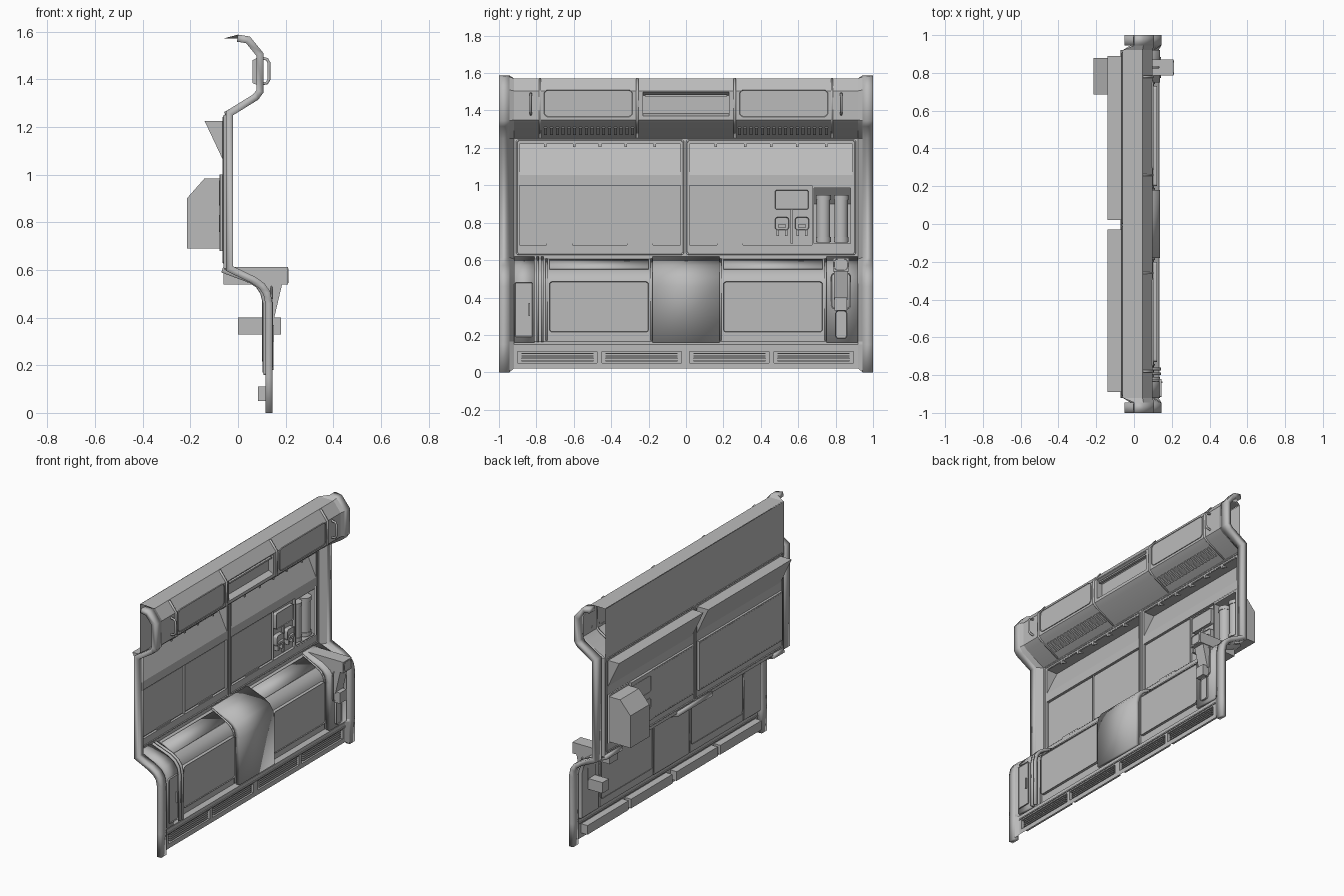
import bpy, bmesh, math

if "Cube" in bpy.data.objects:
    bpy.data.objects.remove(bpy.data.objects["Cube"], do_unlink=True)

GREY = (0.5, 0.5, 0.5, 1)
mat = bpy.data.materials.new("panel grey")
mat.use_nodes = True
mat.diffuse_color = GREY
mat.node_tree.nodes["Principled BSDF"].inputs["Base Color"].default_value = GREY
made = []


def finish(name, bm):
    me = bpy.data.meshes.new(name)
    bm.to_mesh(me)
    bm.free()
    me.materials.append(mat)
    ob = bpy.data.objects.new(name, me)
    bpy.context.collection.objects.link(ob)
    made.append(ob)
    return ob


def loft(name, prof_a, ya, prof_b, yb, closed=False, caps=False, thick=0):
    """Strip between two (x, z) profiles, each in its own y plane."""
    bm = bmesh.new()
    a = [bm.verts.new((x, ya, z)) for x, z in prof_a]
    b = [bm.verts.new((x, yb, z)) for x, z in prof_b]
    n = len(a)
    for i in range(n if closed else n - 1):
        j = (i + 1) % n
        bm.faces.new((a[i], b[i], b[j], a[j]))
    if caps:
        bm.faces.new(a)
        bm.faces.new(b[::-1])
    if closed:
        bmesh.ops.recalc_face_normals(bm, faces=bm.faces)
    ob = finish(name, bm)
    if thick:
        mod = ob.modifiers.new("thickness", 'SOLIDIFY')
        mod.thickness = thick
        mod.offset = -1
        mod.use_even_offset = True
    return ob


def strip(name, prof, y0, y1, **kw):
    return loft(name, prof, y0, prof, y1, **kw)


def box(name, x0, x1, y0, y1, z0, z1):
    return strip(name, [(x0, z0), (x1, z0), (x1, z1), (x0, z1)], y0, y1, closed=True, caps=True)


def tray(name, front, back, y0, y1, z0, z1):
    return strip(name, [(front, z0), (back, z0), (back, z1), (front, z1)], y0, y1, caps=True)


def wall(name, x, ys, zs, hole):
    """Flat sheet of cells with openings chosen by a rule."""
    bm = bmesh.new()
    v = [[bm.verts.new((x, y, z)) for z in zs] for y in ys]
    for i in range(len(ys) - 1):
        for j in range(len(zs) - 1):
            if not hole((ys[i] + ys[i + 1]) / 2, (zs[j] + zs[j + 1]) / 2):
                bm.faces.new((v[i][j], v[i + 1][j], v[i + 1][j + 1], v[i][j + 1]))
    return finish(name, bm)


def rounded(y0, y1, z0, z1, r):
    pts = []
    for k, (cy, cz) in enumerate([(y1 - r, z1 - r), (y0 + r, z1 - r), (y0 + r, z0 + r), (y1 - r, z0 + r)]):
        for s in range(5):
            t = math.radians(90 * k + 22.5 * s)
            pts.append((cy + r * math.cos(t), cz + r * math.sin(t)))
    return pts


def panel(name, x0, x1, y0, y1, z0, z1, r=0.015, rim=0.01, sink=-0.005):
    """Rounded plate facing +x with a rimmed, inset face."""
    bm = bmesh.new()
    pts = rounded(y0, y1, z0, z1, r)
    a = [bm.verts.new((x0, y, z)) for y, z in pts]
    b = [bm.verts.new((x1, y, z)) for y, z in pts]
    for i in range(len(pts)):
        j = (i + 1) % len(pts)
        bm.faces.new((a[i], a[j], b[j], b[i]))
    face = bm.faces.new(b)
    if rim:
        bmesh.ops.inset_region(bm, faces=[face], thickness=rim)
        bmesh.ops.inset_region(bm, faces=[face], thickness=0.003, depth=sink)
    return finish(name, bm)


def tube(name, pts, radius, cyclic=False):
    cu = bpy.data.curves.new(name, 'CURVE')
    cu.dimensions = '3D'
    cu.bevel_depth = radius
    cu.bevel_resolution = 1
    cu.use_fill_caps = True
    sp = cu.splines.new('POLY')
    sp.points.add(len(pts) - 1)
    for p, co in zip(sp.points, pts):
        p.co = (*co, 1)
    sp.use_cyclic_u = cyclic
    cu.materials.append(mat)
    ob = bpy.data.objects.new(name, cu)
    bpy.context.collection.objects.link(ob)


def shift(prof, dx, dz):
    return [(x + dx, z + dz) for x, z in prof]


# Side profiles: proud end frame and the shell set back between the frames
OUTER = [(.145, 0), (.145, .15), (.145, .165), (.145, .46), (.135, .51), (.11, .545), (.07, .572),
         (-.02, .615), (-.02, 1.25), (.085, 1.315), (.107, 1.345), (.107, 1.51), (.05, 1.58), (0, 1.588)]
INNER = [(.13, .02), (.13, .15), (.105, .165), (.105, .46), (.095, .5), (.075, .53), (.045, .55),
         (-.06, .605), (-.06, 1.25), (.07, 1.325), (.097, 1.35), (.097, 1.505), (.045, 1.572), (-.06, 1.572)]

# End frames and their chamfers
strip("end_frame_right", OUTER, -1, -.945, thick=.03)
strip("end_frame_left", OUTER, .945, 1, thick=.03)
loft("frame_chamfer_right", OUTER, -.945, INNER, -.92)
loft("frame_chamfer_left", INNER, .92, OUTER, .945)

# Lower shell, centre pad and end blocks
strip("lower_shell", INNER[1:8], -.92, .92)
PAD = [(.138, .16)] + shift(OUTER[3:7], -.007, 0) + [(-.06, .618)]
strip("centre_pad", PAD, -.18, .18, thick=.03)
strip("end_block_right", PAD, -.92, -.81, thick=.03)
strip("end_block_left", PAD, .75, .92, thick=.03)

# Seat cushions with shoulder bands
for name, y0, y1 in (("right", -.73, -.2), ("left", .2, .73)):
    panel("seat_cushion_" + name, .1, .122, y0, y1, .215, .485)
    strip("shoulder_band_" + name, shift([INNER[6], (-.04, .595)], .004, .01), y0, y1, thick=.015)
    strip("seat_edge_" + name, shift(INNER[2:8], .006, .004), y0 - .02, y0 - .01, thick=.008)
    strip("seat_rim_" + name, shift(INNER[2:8], .006, .004), y1 + .01, y1 + .02, thick=.008)

# Small door and upright bars at one end
panel("small_door", .13, .146, -.915, -.82, .19, .48, r=.008, rim=.006)
box("small_door_handle", .14, .152, -.842, -.834, .3, .37)
for y in (-.8, -.775):
    strip("upright_bar", shift(PAD, .004, .002), y, y + .014, thick=.02)

# Handset in its holder at the other end
box("holder_top", -.06, .21, .785, .872, .54, .612)
strip("handset_body", [(.1, .39), (.15, .39), (.185, .54), (.1, .54)], .79, .867, closed=True, caps=True)
panel("handset_pad", .205, .213, .792, .865, .545, .607, r=.02, rim=.006)
box("holder_bracket", 0, .18, .795, .862, .33, .4)
panel("holder_foot", .13, .15, .8, .86, .18, .33, rim=.008)
tube("holder_outline", [(.14, y, z) for y, z in rounded(.777, .88, .34, .53, .02)], .004, True)

# Base strip with slatted vents
vents = [(-.9, -.475), (-.45, -.025), (.02, .445), (.47, .895)]
ys = [-.92] + [y for v in vents for y in v] + [.92]
wall("base_strip", .13, ys, [.02, .05, .11, .15],
     lambda y, z: .05 < z < .11 and any(a < y < b for a, b in vents))
box("base_ledge", .125, .136, -.92, .92, .118, .126)
for a, b in vents:
    tray("base_vent", .13, .085, a, b, .05, .11)
    for k in range(4):
        z = .058 + k * .013
        box("base_vent_slat", .108, .128, a + .02, b - .02, z, z + .007)

# Wall sheet with openings
bays = [(-.89, -.03), (.02, .89)]
ys = [-.92, -.89, -.03, .02, .89, .92]
wall("wall_sheet", -.06, ys, [.605, .68, 1.0, 1.055, 1.225, 1.25],
     lambda y, z: (.68 < z < 1 or 1.055 < z < 1.225) and any(a < y < b for a, b in bays))
for a, b in bays:
    strip("sloped_recess", [(-.06, 1.055), (-.14, 1.225), (-.06, 1.225)], a, b, caps=True)
    tube("bay_trim", [(-.06, y, z) for y, z in rounded(a - .015, b + .015, .632, 1.24, .01)], .005, True)
    for f in (.16, .34, .5, .66, .84):
        y = a + f * (b - a)
        strip("recess_clip", [(-.06, 1.225), (-.1, 1.225), (-.06, 1.205)], y - .007, y + .007,
              closed=True, caps=True)
for a, b in ((-.89, -.462), (-.462, -.03), (.02, .452)):
    tray("wall_panel", -.06, -.075, a, b, .68, 1)
    panel("wall_panel_face", -.076, -.068, a + .008, b - .008, .688, .992, r=.005, rim=0)
    box("panel_pull", -.07, -.062, (a + b) / 2 - .07, (a + b) / 2 + .07, .682, .692)
tray("control_tray", -.06, -.078, .452, .675, .68, 1)

# Controls
panel("control_screen", -.08, -.055, .475, .655, .87, .975, r=.012)
box("control_stem", -.078, -.066, .56, .572, .69, .87)
for y in (.513, .62):
    panel("control_unit", -.08, -.05, y - .037, y + .037, .76, .83, rim=.008)
    for s in (-.022, .022):
        box("control_prong", -.078, -.05, y + s - .007, y + s + .007, .73, .76)
    box("control_lever", -.055, -.04, y - .022, y + .022, .775, .79)

# Deep cabinet with two upright cylinders
strip("cylinder_cabinet", [(-.06, .69), (-.215, .69), (-.215, .9), (-.14, .985), (-.06, .985)],
      .685, .88, caps=True)
wall("cabinet_surround", -.062, [.675, .685, .88, .89], [.68, .69, .985, 1],
     lambda y, z: .685 < y < .88 and .69 < z < .985)
for y in (.735, .83):
    bm = bmesh.new()
    for r, h, z in ((.036, .25, .82), (.04, .025, .71), (.04, .025, .935)):
        ret = bmesh.ops.create_cone(bm, cap_ends=True, segments=24, radius1=r, radius2=r, depth=h)
        bmesh.ops.translate(bm, verts=ret["verts"], vec=(-.1, y, z))
    finish("cylinder", bm)

# Overhead shell with a centre niche and a back sheet
UP = INNER[8:]
for name, y0, y1 in (("right", -.92, -.23), ("left", .23, .92)):
    strip("overhead_shell_" + name, UP, y0, y1)
strip("overhead_underside", UP[:3] + [(.097, 1.37)], -.23, .23)
strip("overhead_top", [(.097, 1.5)] + UP[3:], -.23, .23)
strip("centre_niche", [(.097, 1.37), (.06, 1.385), (.06, 1.48), (.097, 1.5)], -.23, .23, caps=True)
box("niche_rail", .075, .092, -.22, .22, 1.475, 1.485)
strip("overhead_back", [(-.062, 1.22), (-.062, 1.572)], -.92, .92)
for y in (-.78, -.26, .26, .78):
    strip("overhead_rib", shift(UP[:5], .007, .002), y - .006, y + .006, thick=.012)

# Overhead doors, grab handles and underside fins
FIN = [(-.017, 1.275), (.047, 1.312), (.051, 1.305), (-.013, 1.268)]
for s in (-1, 1):
    a, b = sorted((s * .285, s * .76))
    panel("overhead_door", .095, .102, a, b, 1.365, 1.51, r=.025, rim=.004, sink=-.003)
    y = s * .83
    tube("grab_handle", [(.095, y, 1.38), (.122, y, 1.385), (.13, y, 1.4), (.13, y, 1.47),
                         (.122, y, 1.485), (.095, y, 1.49)], .007)
    for k in range(16):
        y = s * (.285 + k * .031)
        strip("vent_fin", FIN, y - .008, y + .008, closed=True, caps=True)

# Smooth shading that keeps edges sharp
bpy.ops.object.select_all(action='DESELECT')
for ob in made:
    ob.select_set(True)
bpy.context.view_layer.objects.active = made[0]
bpy.ops.object.shade_smooth_by_angle(angle=math.radians(30))
